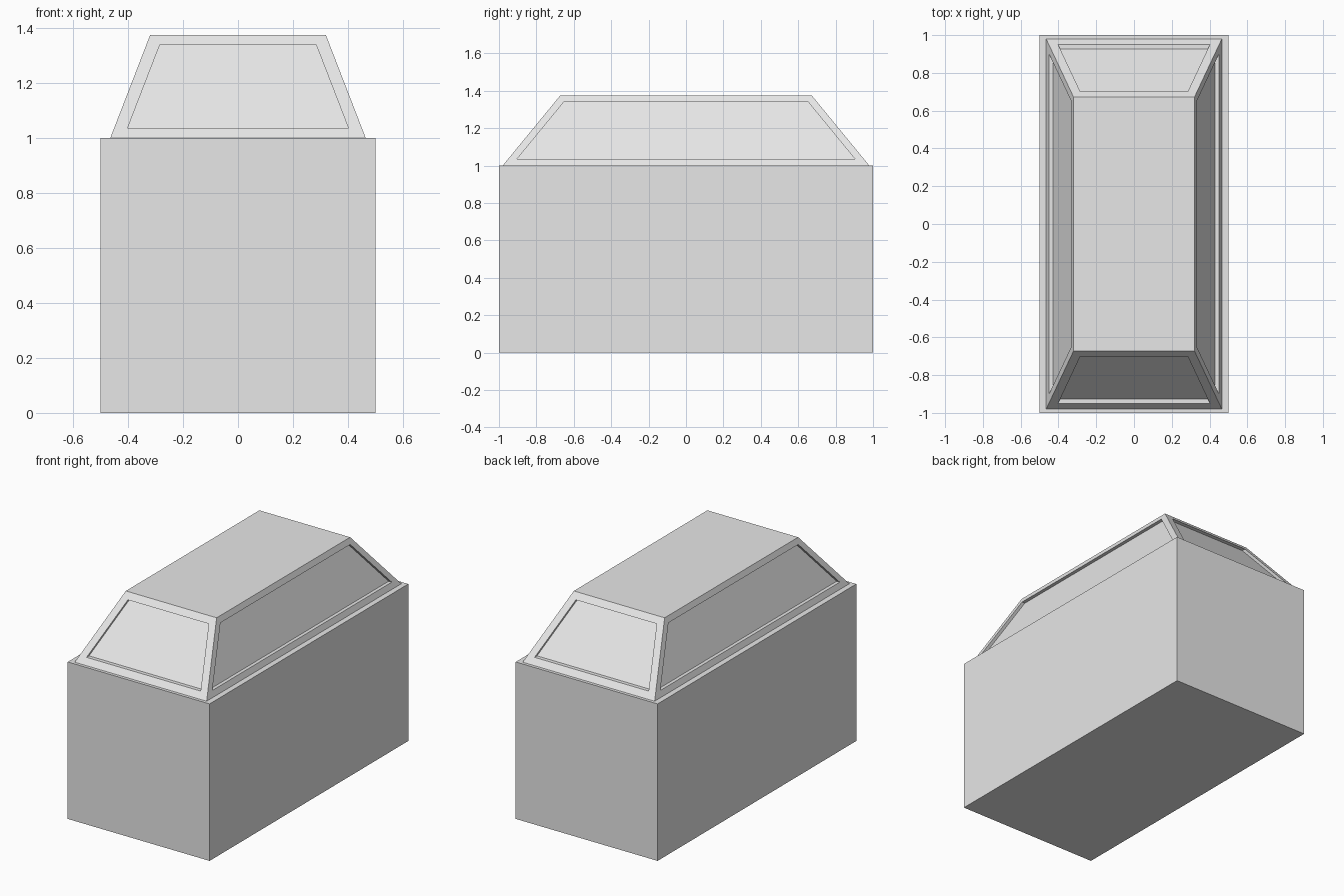
import bpy
import bmesh
from mathutils import Vector

default = bpy.data.objects.get("Cube")
if default:
    bpy.data.objects.remove(default, do_unlink=True)

# One plain grey for the whole model
grey = bpy.data.materials.new("light_grey")
grey.use_nodes = True
colour = (0.8, 0.8, 0.8, 1.0)
grey.diffuse_color = colour
grey.node_tree.nodes["Principled BSDF"].inputs["Base Color"].default_value = colour


def block(name, size, z_low, z_high, top_size=None, shape=None):
    """Make a box, tapered to top_size, and optionally rework its mesh."""
    top_size = top_size or size
    bm = bmesh.new()
    bmesh.ops.create_cube(bm, size=2)
    for v in bm.verts:
        half = top_size if v.co.z > 0 else size
        v.co = Vector((v.co.x * half[0], v.co.y * half[1],
                       z_high if v.co.z > 0 else z_low))
    bm.normal_update()
    if shape:
        shape(bm)
    mesh = bpy.data.meshes.new(name)
    bm.to_mesh(mesh)
    bm.free()
    mesh.materials.append(grey)
    obj = bpy.data.objects.new(name, mesh)
    bpy.context.collection.objects.link(obj)
    return obj


def recess_windows(bm):
    """Inset each sloping face and push its panel straight inward."""
    slopes = [f for f in bm.faces if abs(f.normal.z) < 0.9]
    for face in slopes:
        on_end = abs(face.normal.y) > abs(face.normal.x)
        outward = Vector((face.normal.x, face.normal.y, 0)).normalized()
        border, depth = (0.047, 0.025) if on_end else (0.038, 0.022)
        bmesh.ops.inset_individual(bm, faces=[face], thickness=border,
                                   use_even_offset=True)
        panel = bmesh.ops.extrude_discrete_faces(bm, faces=[face])["faces"][0]
        bmesh.ops.translate(bm, verts=panel.verts, vec=-outward * depth)


# Lower body
block("body", (0.5, 1.0), 0.0, 1.0)

# Tapered cabin with recessed window panels on all four sides
block("cabin", (0.465, 0.98), 1.0, 1.375, top_size=(0.32, 0.672),
      shape=recess_windows)
